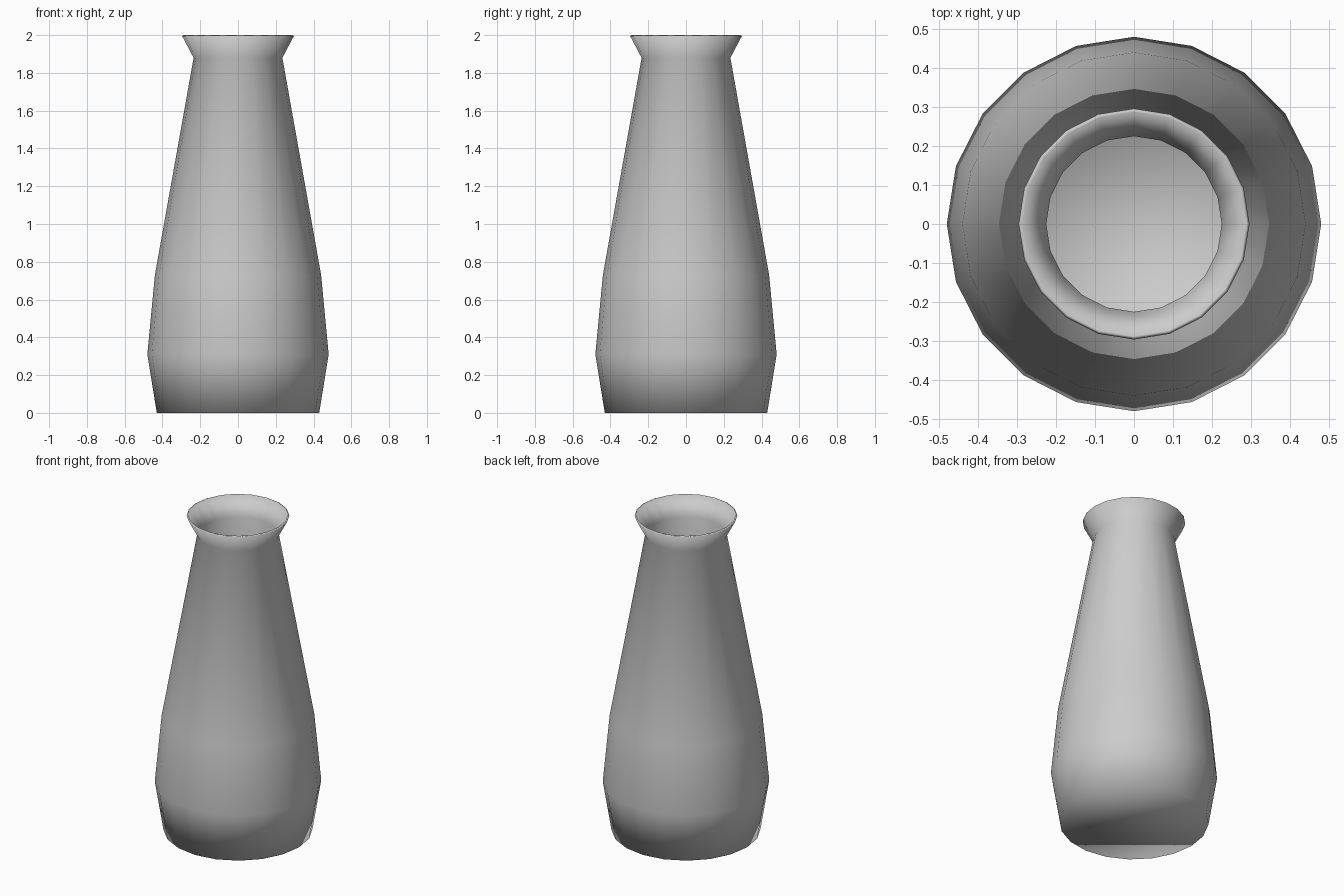
import bpy
import bmesh
from math import cos, sin, tau

if "Cube" in bpy.data.objects:
    bpy.data.objects.remove(bpy.data.objects["Cube"])

SIDES = 20
# Outer profile from base to flared lip: (radius, height)
PROFILE = [(0.43, 0.0), (0.48, 0.31), (0.44, 0.73), (0.235, 1.88), (0.296, 1.995)]

# Vase shell: stacked rings with a closed base and an open mouth
bm = bmesh.new()
rings = [[bm.verts.new((r * cos(tau * i / SIDES), r * sin(tau * i / SIDES), z))
          for i in range(SIDES)] for r, z in PROFILE]
bm.faces.new(rings[0][::-1])
for low, high in zip(rings, rings[1:]):
    for i in range(SIDES):
        j = (i + 1) % SIDES
        bm.faces.new((low[i], low[j], high[j], high[i]))
for face in bm.faces:
    face.smooth = True

mesh = bpy.data.meshes.new("vase")
bm.to_mesh(mesh)
bm.free()
vase = bpy.data.objects.new("vase", mesh)
bpy.context.collection.objects.link(vase)

# Thin wall, grown inwards
wall = vase.modifiers.new("wall", 'SOLIDIFY')
wall.thickness = 0.01
wall.offset = -1
